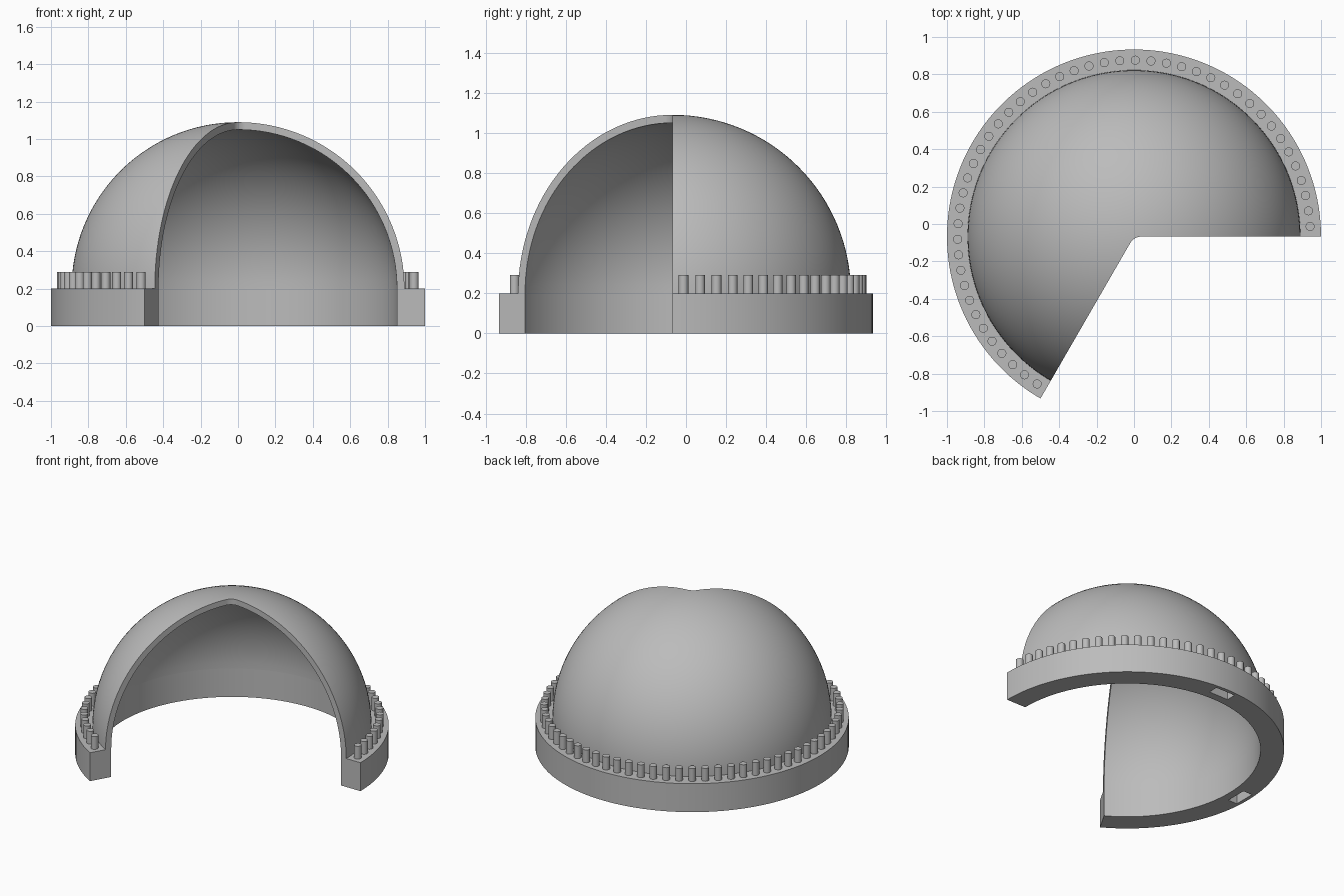
import bpy, bmesh
from math import sin, cos, pi, radians
from mathutils import Matrix, Vector

if "Cube" in bpy.data.objects:
    bpy.data.objects.remove(bpy.data.objects["Cube"])

CENTRE = Vector((0, -0.067, 0))   # axis of the dome
RING_H, R_OUT, R_DOME, R_IN = 0.2, 1.0, 0.89, 0.85

grey = bpy.data.materials.new("light grey")
grey.use_nodes = True
grey.diffuse_color = (0.5, 0.5, 0.5, 1)
grey.node_tree.nodes["Principled BSDF"].inputs["Base Color"].default_value = (0.5, 0.5, 0.5, 1)


def make_object(name, bm):
    bmesh.ops.recalc_face_normals(bm, faces=bm.faces)
    mesh = bpy.data.meshes.new(name)
    bm.to_mesh(mesh)
    bm.free()
    mesh.materials.append(grey)
    obj = bpy.data.objects.new(name, mesh)
    obj.location = CENTRE
    bpy.context.collection.objects.link(obj)
    return obj


def revolve(name, profile, steps=144):
    """Spin a closed (radius, height) profile into a solid."""
    bm = bmesh.new()
    turn = Matrix.Rotation(pi / steps, 3, "Z")
    verts = [bm.verts.new(turn @ Vector((r, 0, z))) for r, z in profile]
    edges = [bm.edges.new((a, b)) for a, b in zip(verts, verts[1:] + verts[:1])
             if a.co.xy.length + b.co.xy.length > 1e-5]
    bmesh.ops.spin(bm, geom=verts + edges, cent=(0, 0, 0), axis=(0, 0, 1),
                   angle=2 * pi, steps=steps)
    bmesh.ops.remove_doubles(bm, verts=bm.verts, dist=1e-5)
    return make_object(name, bm)


def activate(obj):
    bpy.ops.object.select_all(action="DESELECT")
    obj.select_set(True)
    bpy.context.view_layer.objects.active = obj


def cut(obj, cutter):
    activate(obj)
    mod = obj.modifiers.new("cut", "BOOLEAN")
    mod.operation, mod.solver, mod.object = "DIFFERENCE", "EXACT", cutter
    bpy.ops.object.modifier_apply(modifier=mod.name)


def smooth(obj):
    activate(obj)
    bpy.ops.object.shade_smooth_by_angle(angle=radians(30))


# Dome shell and base ring
def arc(radius, n=32):
    return [(radius * cos(pi / 2 * i / n) if i < n else 0,
             RING_H + radius * sin(pi / 2 * i / n)) for i in range(n + 1)]


dome = revolve("dome_shell", arc(R_DOME) + arc(R_IN)[::-1])
ring = revolve("base_ring", [(R_IN, 0), (R_OUT, 0), (R_OUT, RING_H), (R_IN, RING_H)])

# Wedge cutter: a third of the circle, with a rounded tip
FILLET = 0.07
tip = Vector((FILLET / 3 ** 0.5, -FILLET))
outline = [Vector((3, 0))]
for i in range(11):
    a = radians(90 + 6 * i)
    outline.append(tip + FILLET * Vector((cos(a), sin(a))))
outline += [Vector((3 * cos(radians(240)), 3 * sin(radians(240)))), Vector((3, -3))]
bm = bmesh.new()
base = bm.faces.new([bm.verts.new((p.x, p.y, -1)) for p in outline])
top = bmesh.ops.extrude_face_region(bm, geom=[base])["geom"]
bmesh.ops.translate(bm, vec=(0, 0, 3), verts=[v for v in top if isinstance(v, bmesh.types.BMVert)])
wedge = make_object("wedge_cutter", bm)

# Pocket cutter: slots under the ring at the back and the right
bm = bmesh.new()
for angle in (90, 180):
    place = (Matrix.Rotation(radians(angle), 4, "Z") @ Matrix.Translation((0.94, 0, 0))
             @ Matrix.Diagonal((0.07, 0.15, 0.2, 1)))
    bmesh.ops.create_cube(bm, size=1, matrix=place)
pockets = make_object("pocket_cutter", bm)

cut(dome, wedge)
cut(ring, wedge)
cut(ring, pockets)
for cutter in (wedge, pockets):
    bpy.data.objects.remove(cutter)

# Row of upright studs on the ring
STUDS, FIRST, LAST = 47, 3.3, 236.7
bm = bmesh.new()
for i in range(STUDS):
    a = radians(FIRST + (LAST - FIRST) * i / (STUDS - 1))
    place = Matrix.Translation((0.943 * cos(a), 0.943 * sin(a), RING_H + 0.04))
    bmesh.ops.create_cone(bm, cap_ends=True, segments=20, radius1=0.024, radius2=0.024,
                          depth=0.1, matrix=place)
studs = make_object("ring_studs", bm)

for part in (dome, ring, studs):
    smooth(part)
